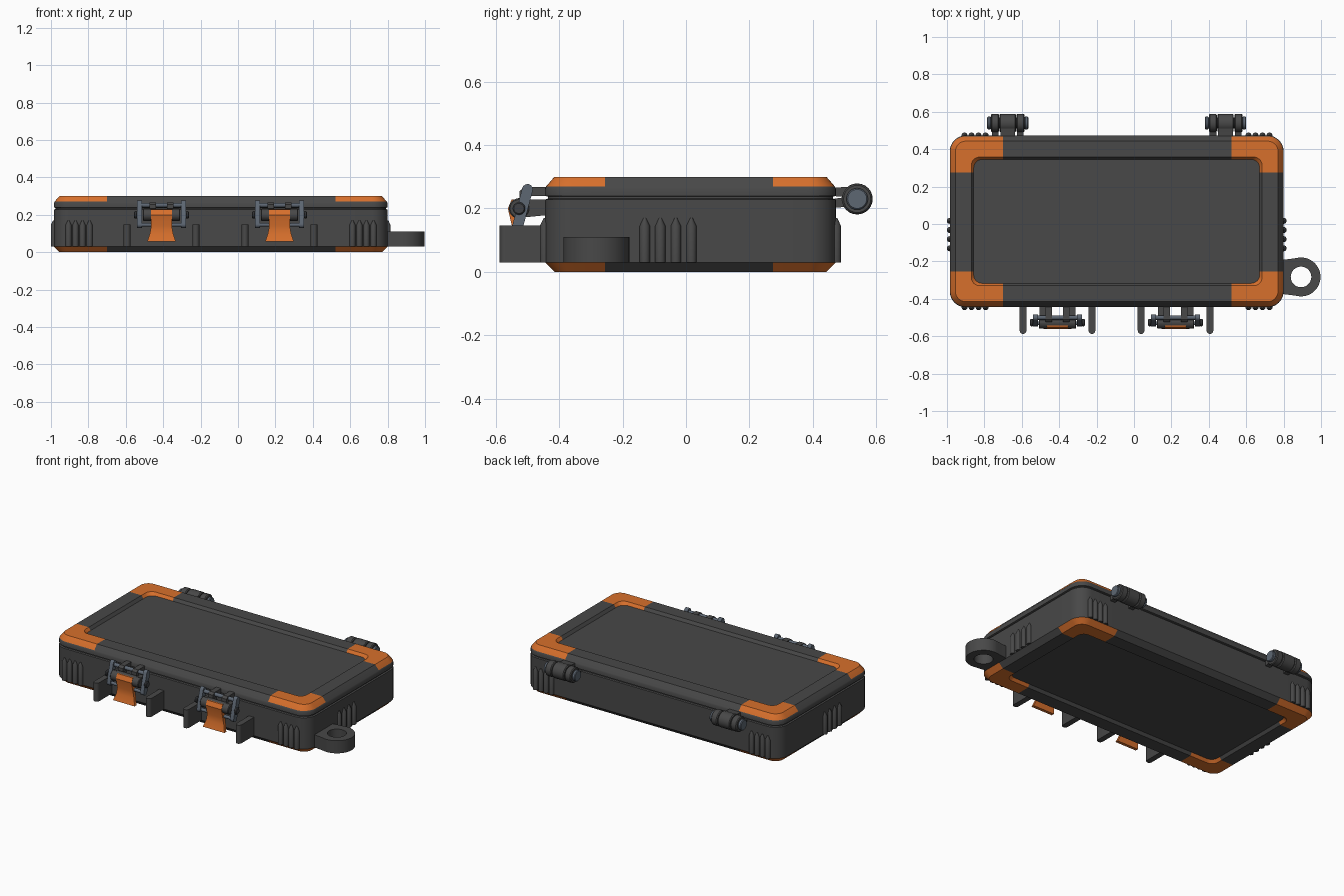
import bpy, bmesh
from math import sin, cos, pi, radians
from mathutils import Vector

if "Cube" in bpy.data.objects:
    bpy.data.objects.remove(bpy.data.objects["Cube"])


def material(name, rgb):
    m = bpy.data.materials.new(name)
    m.use_nodes = True
    m.diffuse_color = (*rgb, 1)
    m.node_tree.nodes["Principled BSDF"].inputs["Base Color"].default_value = (*rgb, 1)
    return m


GREY = material("charcoal plastic", (0.065, 0.065, 0.065))
ORANGE = material("orange rubber", (0.68, 0.16, 0.025))
STEEL = material("blue grey metal", (0.11, 0.135, 0.17))
DARK = material("dark pin metal", (0.05, 0.053, 0.058))


def loft(name, rings, mats, rule=None):
    """Skin a stack of equal-sized point rings and cap both ends."""
    bm = bmesh.new()
    loops = [[bm.verts.new(p) for p in ring] for ring in rings]
    n = len(loops[0])
    for a, b in zip(loops, loops[1:]):
        for i in range(n):
            j = (i + 1) % n
            bm.faces.new((a[i], a[j], b[j], b[i]))
    bm.faces.new(loops[0][::-1])
    bm.faces.new(loops[-1])
    bmesh.ops.recalc_face_normals(bm, faces=bm.faces)
    for f in bm.faces:
        f.smooth = True
        if rule:
            f.material_index = rule(f.calc_center_median())
    for e in bm.edges:
        e.smooth = e.calc_face_angle(0) < radians(32)
    mesh = bpy.data.meshes.new(name)
    bm.to_mesh(mesh)
    bm.free()
    for m in mats:
        mesh.materials.append(m)
    ob = bpy.data.objects.new(name, mesh)
    bpy.context.scene.collection.objects.link(ob)
    return ob


def prism_x(name, outline, x0, x1, mat):
    """Extrude a (y, z) outline along x."""
    return loft(name, [[(x, y, z) for y, z in outline] for x in (x0, x1)], [mat])


def prism_z(name, outline, z0, z1, mat):
    """Extrude an (x, y) outline along z."""
    return loft(name, [[(x, y, z) for x, y in outline] for z in (z0, z1)], [mat])


def arc(cx, cy, r, a0, a1, n):
    return [(cx + r * cos(a0 + (a1 - a0) * i / n), cy + r * sin(a0 + (a1 - a0) * i / n))
            for i in range(n + 1)]


def circle(cx, cy, r, n=24):
    return arc(cx, cy, r, 0, 2 * pi, n)[:-1]


def rod_x(name, x0, x1, y, z, r, mat, edge=0.0):
    """Round rod along x, with optional chamfered ends."""
    steps = [(x0, r - edge), (x0 + edge, r), (x1 - edge, r), (x1, r - edge)] if edge else [(x0, r), (x1, r)]
    return loft(name, [[(x, a, b) for a, b in circle(y, z, rr)] for x, rr in steps], [mat])


# Case outline, with points where the coloured corners stop
X0, X1, Y0, Y1 = -0.985, 0.80, -0.445, 0.473
CUT_X, CUT_Y = (-0.70, 0.52), (-0.255, 0.275)


def case_ring(inset, z):
    r = max(0.085 - inset, 0.045)
    x0, x1, y0, y1 = X0 + inset, X1 - inset, Y0 + inset, Y1 - inset
    q = pi / 2
    pts = arc(x1 - r, y1 - r, r, 0, q, 8) + [(CUT_X[1], y1), (CUT_X[0], y1)]
    pts += arc(x0 + r, y1 - r, r, q, 2 * q, 8) + [(x0, CUT_Y[1]), (x0, CUT_Y[0])]
    pts += arc(x0 + r, y0 + r, r, 2 * q, 3 * q, 8) + [(CUT_X[0], y0), (CUT_X[1], y0)]
    pts += arc(x1 - r, y0 + r, r, 3 * q, 4 * q, 8) + [(x1, CUT_Y[0]), (x1, CUT_Y[1])]
    return [(x, y, z) for x, y in pts]


def corner_colour(c):
    outside_x = c.x < CUT_X[0] or c.x > CUT_X[1]
    outside_y = c.y < CUT_Y[0] or c.y > CUT_Y[1]
    return int(outside_x and outside_y and (c.z > 0.271 or c.z < 0.029))


base = [(0.128, 0.018), (0.115, 0.0), (0.03, 0.0), (0.0, 0.03), (0.0, 0.228), (0.009, 0.231), (0.009, 0.236)]
lid = [(0.009, 0.234), (0.009, 0.237), (0.0, 0.24), (0.0, 0.262), (0.004, 0.27),
       (0.03, 0.30), (0.115, 0.30), (0.128, 0.282)]
loft("case_base", [case_ring(*p) for p in base], [GREY, ORANGE], corner_colour)
loft("case_lid", [case_ring(*p) for p in lid], [GREY, ORANGE], corner_colour)


# Grip ribs with pointed tops on all four walls
def rib(name, x, y):
    steps = [(0.03, 0.016), (0.145, 0.016), (0.17, 0.004)]
    loft(name, [[(a, b, z) for a, b in circle(x, y, r, 16)] for z, r in steps], [GREY])


for i in range(4):
    for x in (X0, X1):
        rib("side_rib", x, -0.13 + 0.049 * i)
    for y in (Y0, Y1):
        for start in (-0.906, 0.612):
            rib("end_rib", start + 0.0375 * i, y)

# Lanyard loop: tapered tab with a round eye, skinned as a closed tube
eye_x, eye_y, eye_r, hole_r = 0.893, -0.283, 0.104, 0.055
bm = bmesh.new()
N = 48
rows = []
for i in range(N):
    a = 2 * pi * i / N
    c, s = cos(a), sin(a)
    ox, oy = eye_x + eye_r * c, eye_y + eye_r * s
    if c < -0.3:
        # squared-off root that runs into the wall
        ox, oy = 0.785, eye_y + max(-0.09, min(0.09, eye_r * s * 1.6))
    ix, iy = eye_x + hole_r * c, eye_y + hole_r * s
    rows.append([bm.verts.new(p) for p in
                 ((ox, oy, 0.03), (ox, oy, 0.11), (ix, iy, 0.11), (ix, iy, 0.03))])
for i in range(N):
    a, b = rows[i], rows[(i + 1) % N]
    for k in range(4):
        m = (k + 1) % 4
        bm.faces.new((a[k], b[k], b[m], a[m]))
bmesh.ops.remove_doubles(bm, verts=bm.verts, dist=1e-5)
bmesh.ops.recalc_face_normals(bm, faces=bm.faces)
for f in bm.faces:
    f.smooth = True
for e in bm.edges:
    e.smooth = e.calc_face_angle(0) < radians(32)
mesh = bpy.data.meshes.new("lanyard_loop")
bm.to_mesh(mesh)
bm.free()
mesh.materials.append(GREY)
bpy.context.scene.collection.objects.link(bpy.data.objects.new("lanyard_loop", mesh))

# Latches, each between two guard plates
for cx in (-0.409, 0.222):
    for side in (-1, 1):
        gx = cx + side * 0.184
        plate = [(gx + 0.018, -0.43), (gx - 0.018, -0.43)] + arc(gx, -0.57, 0.018, pi, 2 * pi, 8)
        prism_z("latch_guard", plate, 0.03, 0.147, GREY)

        # hook on the lid and bearing block on the base
        def span(a, b):
            return sorted((cx + side * a, cx + side * b))
        hook = [(-0.43, 0.24), (-0.49, 0.24), (-0.51, 0.23), (-0.525, 0.235), (-0.525, 0.255),
                (-0.51, 0.267), (-0.43, 0.267)]
        prism_x("lid_hook", hook, *span(0.03, 0.065), GREY)
        block = [(-0.43, 0.18), (-0.43, 0.228), (-0.50, 0.228), (-0.53, 0.233), (-0.53, 0.17)]
        prism_x("latch_bearing", block, *span(0.062, 0.095), GREY)

        # slanted link arm with rounded ends
        lean = 0.25
        arm = arc(-0.50, 0.26, 0.017, -lean, pi - lean, 8) + arc(-0.53, 0.147, 0.017, pi - lean, 2 * pi - lean, 8)
        prism_x("link_arm", arm, *span(0.105, 0.13), STEEL)
        rod_x("link_cap", *span(0.13, 0.146), -0.527, 0.2, 0.02, DARK, 0.004)

    rod_x("link_crossbar", cx - 0.11, cx + 0.11, -0.50, 0.252, 0.012, STEEL)
    rod_x("latch_barrel", cx - 0.1, cx + 0.1, -0.527, 0.2, 0.032, GREY, 0.004)
    rod_x("link_lower_pin", cx - 0.11, cx + 0.11, -0.53, 0.147, 0.01, STEEL)

    # pull tab flaring toward its lower end
    tab = [(0.228, 0.055, -0.55, -0.515), (0.20, 0.055, -0.562, -0.515), (0.14, 0.055, -0.548, -0.525),
           (0.10, 0.062, -0.548, -0.528), (0.058, 0.076, -0.562, -0.543)]
    loft("pull_tab", [[(cx - w, f, z), (cx + w, f, z), (cx + w, b, z), (cx - w, b, z)]
                      for z, w, f, b in tab], [ORANGE])

# Rear hinges
HY, HZ = 0.54, 0.23
for cx in (-0.675, 0.49):
    rod_x("hinge_center_knuckle", cx - 0.043, cx + 0.043, HY, HZ, 0.049, GREY, 0.005)
    lid_leaf = [(0.45, 0.24), (0.53, 0.235), (0.54, 0.275), (0.51, 0.268), (0.45, 0.265)]
    prism_x("hinge_lid_leaf", lid_leaf, cx - 0.04, cx + 0.04, GREY)
    for side in (-1, 1):
        def span(a, b):
            return sorted((cx + side * a, cx + side * b))
        rod_x("hinge_side_knuckle", *span(0.047, 0.09), HY, HZ, 0.048, GREY, 0.005)
        base_leaf = [(0.45, 0.20), (0.45, 0.228), (0.53, 0.24), (0.53, 0.19), (0.50, 0.205)]
        prism_x("hinge_base_leaf", base_leaf, *span(0.05, 0.085), GREY)
        rod_x("hinge_pin_head", *span(0.09, 0.11), HY, HZ, 0.034, STEEL, 0.004)
    rod_x("hinge_pin", cx - 0.1, cx + 0.1, HY, HZ, 0.03, DARK)
